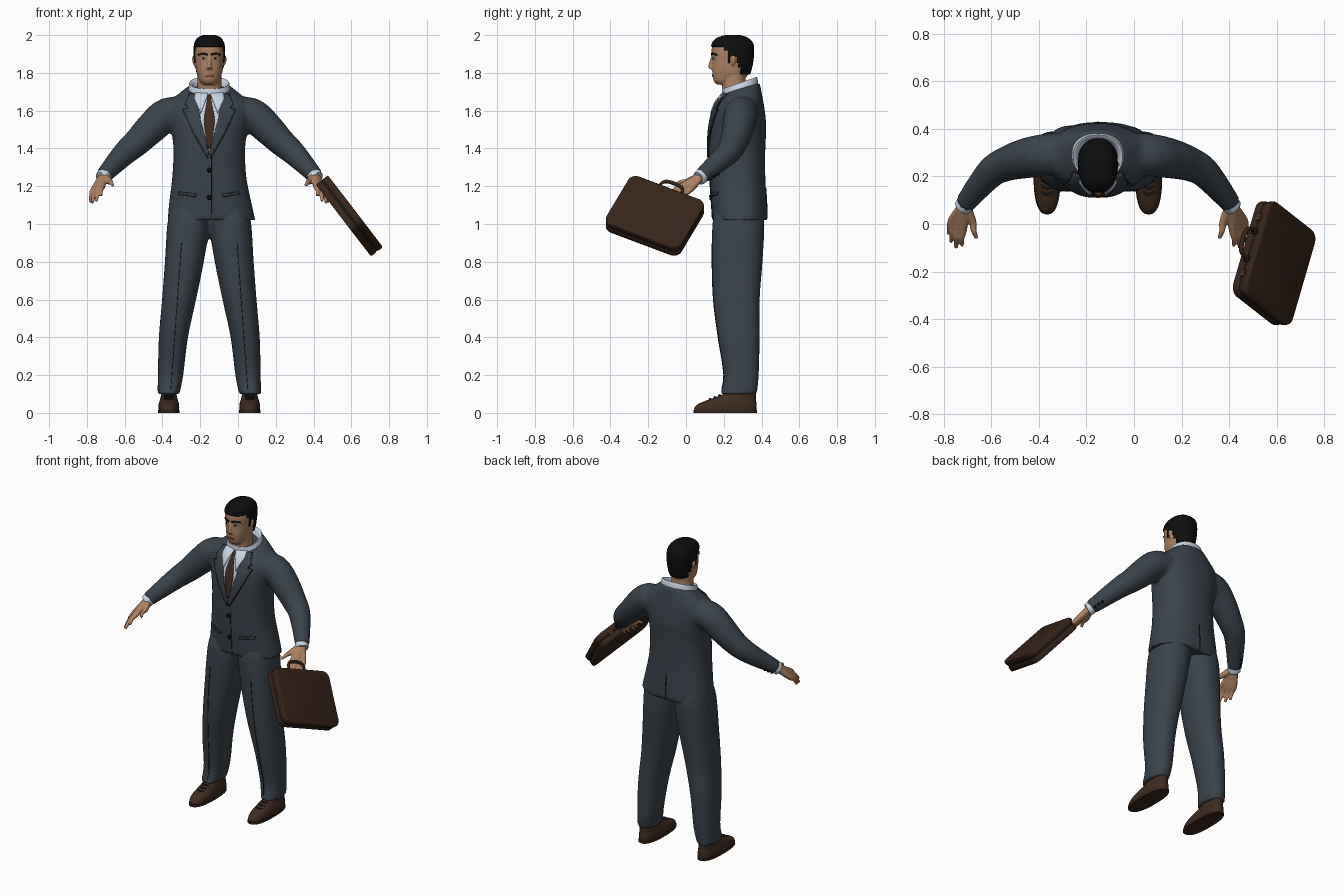
import bpy, bmesh, math
from mathutils import Vector, Matrix
from mathutils.bvhtree import BVHTree

if "Cube" in bpy.data.objects:
    bpy.data.objects.remove(bpy.data.objects["Cube"])

CX = -0.152  # middle of the body


def material(name, r, g, b):
    m = bpy.data.materials.new(name)
    m.use_nodes = True
    m.diffuse_color = (r, g, b, 1)
    bsdf = m.node_tree.nodes["Principled BSDF"]
    bsdf.inputs["Base Color"].default_value = (r, g, b, 1)
    bsdf.inputs["Roughness"].default_value = 0.8
    return m


SUIT = material("slate suit", 0.042, 0.056, 0.07)
SEAM = material("dark seam", 0.012, 0.014, 0.018)
SHIRT = material("pale blue shirt", 0.58, 0.66, 0.76)
SKIN = material("skin", 0.42, 0.225, 0.125)
HAIR = material("black hair", 0.004, 0.004, 0.004)
SHOE = material("brown shoe leather", 0.048, 0.025, 0.015)
CASE = material("dark brown case leather", 0.038, 0.018, 0.01)
TIE = material("brown tie", 0.055, 0.025, 0.015)
LIPS = material("lips", 0.26, 0.1, 0.065)
EYE = material("eye white", 0.6, 0.58, 0.55)


def finish(name, bm, mat, voxel=0, angle=0.8):
    bmesh.ops.recalc_face_normals(bm, faces=bm.faces)
    me = bpy.data.meshes.new(name)
    bm.to_mesh(me)
    bm.free()
    me.materials.append(mat)
    me.shade_smooth()
    me.set_sharp_from_angle(angle=angle)
    ob = bpy.data.objects.new(name, me)
    bpy.context.scene.collection.objects.link(ob)
    if voxel:
        r = ob.modifiers.new("merge", 'REMESH')
        r.mode, r.voxel_size, r.use_smooth_shade = 'VOXEL', voxel, True
        s = ob.modifiers.new("soften", 'SMOOTH')
        s.factor, s.iterations = 0.5, 4
    return ob


def spline(pts, steps):
    """Smooth curve through points of any dimension."""
    p = [Vector(q) for q in pts]
    out = []
    for i in range(len(p) - 1):
        a, b, c, d = p[max(i - 1, 0)], p[i], p[i + 1], p[min(i + 2, len(p) - 1)]
        for k in range(steps):
            t = k / steps
            out.append(b + (c - a) * (t / 2) + (a * 2 - b * 5 + c * 4 - d) * (t * t / 2)
                       + (b * 3 - a - c * 3 + d) * (t ** 3 / 2))
    return out + [p[-1]]


def skin_rings(bm, rings):
    vs = [[bm.verts.new(co) for co in ring] for ring in rings]
    n = len(vs[0])
    for a, b in zip(vs, vs[1:]):
        for i in range(n):
            j = (i + 1) % n
            bm.faces.new((a[i], a[j], b[j], b[i]))
    bm.faces.new(vs[0])
    bm.faces.new(vs[-1])


def loft(bm, rings, n=36, p=2.3, steps=4):
    """Stack of rounded outlines: z, x offset, half width, front y, back y, tilt."""
    def bend(v):
        return math.copysign(abs(v) ** (2 / p), v)
    out = []
    for z, dx, hw, yf, yb, tilt in spline([tuple(r) + (0,) * (6 - len(r)) for r in rings], steps):
        ring = []
        for i in range(n):
            a = math.tau * i / n
            y = (yf + yb) / 2 + (yb - yf) / 2 * bend(math.sin(a))
            ring.append((CX + dx + hw * bend(math.cos(a)), y, z + tilt * (y - 0.28)))
        out.append(ring)
    skin_rings(bm, out)


def tube(bm, pts, side=1, n=14, steps=4, origin=CX):
    """Round tube through points x, y, z, radius."""
    path = spline([(origin + side * q[0],) + tuple(q[1:]) for q in pts], steps)
    u, out = None, []
    for i, q in enumerate(path):
        t = (path[min(i + 1, len(path) - 1)] - path[max(i - 1, 0)]).to_3d().normalized()
        u = t.orthogonal() if u is None else u - t * u.dot(t)
        u.normalize()
        v = t.cross(u)
        out.append([q.to_3d() + (u * math.cos(a) + v * math.sin(a)) * q[3]
                    for a in (math.tau * k / n for k in range(n))])
    skin_rings(bm, out)


def surface(ob):
    bpy.context.view_layer.update()
    return BVHTree.FromObject(ob, bpy.context.evaluated_depsgraph_get())


def plate(name, outline, mat, tree, lift, side=1, back=False, grid=0.015):
    """Thin sheet with an x-z outline, draped on a surface."""
    bm = bmesh.new()
    bm.faces.new([bm.verts.new((CX + side * x, 0, z)) for x, z in outline])
    for axis in (0, 2):
        vals = [v.co[axis] for v in bm.verts]
        lo, hi = min(vals), max(vals)
        for k in range(1, int((hi - lo) / grid) + 1):
            co, no = Vector(), Vector()
            co[axis], no[axis] = lo + k * grid, 1
            bmesh.ops.bisect_plane(bm, geom=bm.verts[:] + bm.edges[:] + bm.faces[:],
                                   plane_co=co, plane_no=no)
    d = -1 if back else 1
    for v in bm.verts:
        hit = tree.ray_cast(Vector((v.co.x, -d, v.co.z)), Vector((0, d, 0)))[0]
        hit = hit or tree.find_nearest(Vector((v.co.x, 0.2, v.co.z)))[0]
        v.co.y = hit.y - d * lift
    ob = finish(name, bm, mat)
    s = ob.modifiers.new("thickness", 'SOLIDIFY')
    s.thickness, s.offset = 0.006, 0
    return ob


def disc(x, z, rx, rz, n=12):
    return [(x + rx * math.cos(math.tau * i / n), z + rz * math.sin(math.tau * i / n)) for i in range(n)]


# Jacket: torso and sleeves merged
ARM = [(.10, .30, 1.58, .085), (.22, .29, 1.58, .09), (.31, .275, 1.505, .084), (.38, .255, 1.435, .074),
       (.44, .225, 1.382, .066), (.50, .16, 1.32, .055), (.56, .085, 1.255, .043)]
bm = bmesh.new()
loft(bm, [(1.02, .012, .232, .14, .43), (1.1, .006, .22, .135, .428), (1.25, 0, .196, .125, .42),
          (1.4, 0, .19, .12, .42), (1.5, 0, .203, .125, .425), (1.58, 0, .22, .14, .42),
          (1.645, 0, .21, .165, .41), (1.685, 0, .165, .19, .4, .1), (1.715, 0, .118, .2, .39, .3)])
for s in (-1, 1):
    tube(bm, ARM, s, 20)
jacket = finish("jacket", bm, SUIT, 0.01)

# Trousers
bm = bmesh.new()
for s in (-1, 1):
    loft(bm, [(z, s * x, hw, yf, yb) for z, x, hw, yf, yb in (
        (.1, .216, .058, .18, .375), (.2, .205, .067, .2, .385), (.4, .19, .077, .17, .39),
        (.6, .16, .09, .145, .39), (.8, .132, .103, .137, .405), (1, .11, .112, .14, .415),
        (1.1, .1, .1, .16, .4))])
trousers = finish("trousers", bm, SUIT, 0.01)

# Head with neck, nose and ears
HEAD = [(1.738, 0, .03, .165, .22), (1.755, 0, .05, .148, .28), (1.785, 0, .063, .141, .325),
        (1.82, 0, .071, .139, .34), (1.87, 0, .075, .14, .35), (1.91, 0, .077, .135, .353),
        (1.95, 0, .072, .141, .347), (1.978, 0, .055, .168, .32), (1.992, 0, .026, .21, .28)]
bm = bmesh.new()
loft(bm, HEAD)
loft(bm, [(1.66, 0, .068, .2, .335), (1.74, 0, .064, .19, .315), (1.82, 0, .064, .19, .32)])
tube(bm, [(0, .143, 1.888, .008), (0, .132, 1.85, .011), (0, .131, 1.825, .014)])
for s in (-1, 1):
    tube(bm, [(.012, .14, 1.823, .008), (.004, .135, 1.824, .008)], s)
    tube(bm, [(.076, .245, 1.89, .011), (.079, .252, 1.87, .013), (.075, .245, 1.84, .008)], s)
head = finish("head", bm, SKIN, 0.005)

# Hair: shell around the skull, trimmed to the hairline
def hairline(y):
    for limit, z in ((.2, 1.936), (.218, 1.92), (.238, 1.855), (.275, 1.885), (.29, 1.83)):
        if y < limit:
            return z
    return 1.79


bm = bmesh.new()
loft(bm, [(z + .008 * (z > 1.9), x, hw + .007, yf - .004, yb + .008) for z, x, hw, yf, yb in HEAD], 72, steps=6)
low = [f for f in bm.faces if f.calc_center_median().z < hairline(f.calc_center_median().y)]
bmesh.ops.delete(bm, geom=low, context='FACES')
hair = finish("hair", bm, HAIR)
m = hair.modifiers.new("thickness", 'SOLIDIFY')
m.thickness, m.offset = 0.01, -1

# Face details
tree = surface(head)
plate("mouth", disc(0, 1.785, .025, .007), LIPS, tree, 0, grid=.006)
for s, side in ((-1, "right"), (1, "left")):
    plate(side + "_eye", disc(.032, 1.876, .014, .006), EYE, tree, 0, s, grid=.006)
    plate(side + "_iris", disc(.031, 1.876, .006, .006), HAIR, tree, .002, s, grid=.006)
    plate(side + "_eyebrow", [(.01, 1.892), (.035, 1.898), (.058, 1.892), (.056, 1.901), (.034, 1.908), (.01, 1.902)],
          HAIR, tree, .002, s, grid=.006)

# Shirt collar
bm = bmesh.new()
loft(bm, [(1.68, 0, .116, .195, .385, .35), (1.738, 0, .107, .19, .378, .35), (1.745, 0, .1, .195, .37, .35),
          (1.735, 0, .088, .2, .36, .35), (1.71, 0, .082, .2, .35, .35)], steps=2)
finish("shirt_collar", bm, SHIRT)

# Shirt front, tie, lapels, pockets, buttons and seams
tree = surface(jacket)
plate("shirt_front", [(-.075, 1.695), (.075, 1.695), (.045, 1.53), (0, 1.37), (-.045, 1.53)], SHIRT, tree, .002)
plate("tie", [(-.016, 1.685), (.016, 1.685), (.011, 1.655), (.03, 1.55), (.012, 1.4), (-.012, 1.4),
              (-.03, 1.55), (-.011, 1.655)], TIE, tree, .007)
for s, side in ((-1, "right"), (1, "left")):
    plate(side + "_lapel_edge", [(.075, 1.69), (.105, 1.69), (.13, 1.63), (.115, 1.615), (.142, 1.605), (.085, 1.48),
                                 (.008, 1.345), (.003, 1.385), (.042, 1.53)], SEAM, tree, .003, s)
    plate(side + "_lapel", [(.075, 1.69), (.102, 1.69), (.126, 1.632), (.11, 1.613), (.137, 1.603), (.081, 1.483),
                            (.008, 1.351), (.002, 1.385), (.04, 1.53)], SUIT, tree, .007, s)
    plate(side + "_collar_point", [(.006, 1.688), (.07, 1.71), (.08, 1.665), (.045, 1.585)], SHIRT, tree, .012, s)
    plate(side + "_pocket_seam", [(.07, 1.142), (.16, 1.155), (.16, 1.172), (.07, 1.16)], SEAM, tree, .001, s)
    plate(side + "_pocket", [(.072, 1.145), (.158, 1.158), (.158, 1.169), (.072, 1.156)], SUIT, tree, .004, s)
for z in (1.285, 1.14):
    plate("jacket_button", disc(0, z, .013, .013), HAIR, tree, .006)
plate("front_opening", [(.009, 1.03), (.013, 1.03), (.013, 1.36), (.009, 1.36)], SEAM, tree, 0)
plate("back_vent", [(-.003, 1.03), (.003, 1.03), (.003, 1.19), (-.003, 1.19)], SEAM, tree, 0, back=True)
tree = surface(trousers)
for s, side in ((-1, "right"), (1, "left")):
    plate(side + "_trouser_crease", [(.145, .9), (.149, .9), (.205, .13), (.201, .13)], SEAM, tree, 0, s)

# Cuffs, hands, ankles and shoes
for s, side in ((-1, "right"), (1, "left")):
    bm = bmesh.new()
    tube(bm, [(.545, .1, 1.27, .038), (.566, .073, 1.245, .039), (.571, .067, 1.24, .034)], s, 20)
    finish(side + "_shirt_cuff", bm, SHIRT)
    bm = bmesh.new()
    for k in range(3):
        q = Vector(ARM[-1]).lerp(Vector(ARM[-2]), .2 + .22 * k)
        c = Vector((CX + s * q.x, q.y, q.z)) + Vector((s * .35, .7, -.62)) * q[3]
        bmesh.ops.create_uvsphere(bm, u_segments=10, v_segments=6, radius=.009, matrix=Matrix.Translation(c))
    finish(side + "_cuff_buttons", bm, HAIR)

    bm = bmesh.new()
    for knuckle, tip in (((.613, .02, 1.18), (.628, -.04, 1.115)), ((.6, 0, 1.18), (.618, -.075, 1.112)),
                         ((.585, -.015, 1.19), (.597, -.1, 1.122)), ((.567, -.022, 1.2), (.572, -.09, 1.15)),
                         ((.528, .01, 1.225), (.51, -.06, 1.205))):
        mid = Vector(knuckle).lerp(Vector(tip), .5) + Vector((.004, -.004, .006))
        tube(bm, [(.56, .082, 1.255, .024), knuckle + (.017,), tuple(mid) + (.012,), tip + (.009,)], s, 12)
    finish(side + "_hand", bm, SKIN, 0.005)

    bm = bmesh.new()
    loft(bm, [(.07, s * .214, .036, .24, .36), (.15, s * .214, .036, .24, .36)])
    finish(side + "_ankle", bm, SKIN)
    bm = bmesh.new()
    loft(bm, [(z, s * .214, hw, yf, yb) for z, hw, yf, yb in (
        (.012, .054, .044, .372), (.03, .055, .046, .374), (.05, .053, .07, .373), (.07, .047, .12, .37),
        (.09, .042, .175, .37), (.112, .037, .225, .368))], p=2.5)
    finish(side + "_shoe", bm, SHOE)
    bm = bmesh.new()
    loft(bm, [(0, s * .214, .057, .04, .376), (.016, s * .214, .057, .04, .376)], p=2.5, steps=1)
    finish(side + "_sole", bm, CASE)
    bm = bmesh.new()
    for k in range(3):
        y, z = .125 + .025 * k, .074 + .01 * k
        tube(bm, [(.19, y + .01, z - .002, .004), (.214, y, z, .005), (.238, y + .01, z - .002, .004)], s, 8)
    finish(side + "_laces", bm, SEAM)

# Briefcase, built upright and then tilted into place
N = Vector((.79, 0, .61)).normalized()
U = Vector((-.55, .43, .72)).normalized()
L = U.cross(N).normalized()
POSE = Matrix.Translation((.59, -.165, 1.043)) @ Matrix((L, -N, U)).transposed().to_4x4()


def case_box(name, length, depth, height, mat, radius, rim, offset=(0, 0, 0)):
    bm = bmesh.new()
    bmesh.ops.create_cube(bm, size=1, matrix=Matrix.Translation(offset) @ Matrix.Diagonal((length, depth, height, 1)))
    if radius:
        across = [e for e in bm.edges if abs(e.verts[0].co.y - e.verts[1].co.y) > depth / 2]
        bmesh.ops.bevel(bm, geom=across, offset=radius, segments=6, profile=.5, affect='EDGES')
        edges = [e for e in bm.edges if e.calc_face_angle(0) > 1]
        bmesh.ops.bevel(bm, geom=edges, offset=rim, segments=3, profile=.5, affect='EDGES')
    bm.transform(POSE)
    return finish(name, bm, mat)


for d in (-1, 1):
    case_box("case_shell", .44, .037, .355, CASE, .045, .009, (0, d * .0215, 0))
    case_box("case_latch", .03, .026, .008, SHOE, 0, 0, (d * .13, 0, .178))
    case_box("handle_mount", .024, .03, .012, SEAM, 0, 0, (d * .065, 0, .18))
case_box("case_seam", .432, .02, .347, SEAM, .042, .002)
bm = bmesh.new()
tube(bm, [(-.065, 0, .175, .007), (-.06, 0, .215, .008), (-.035, 0, .236, .01), (.035, 0, .236, .01),
          (.06, 0, .215, .008), (.065, 0, .175, .007)], n=10, origin=0)
bm.transform(POSE)
finish("case_handle", bm, CASE)
